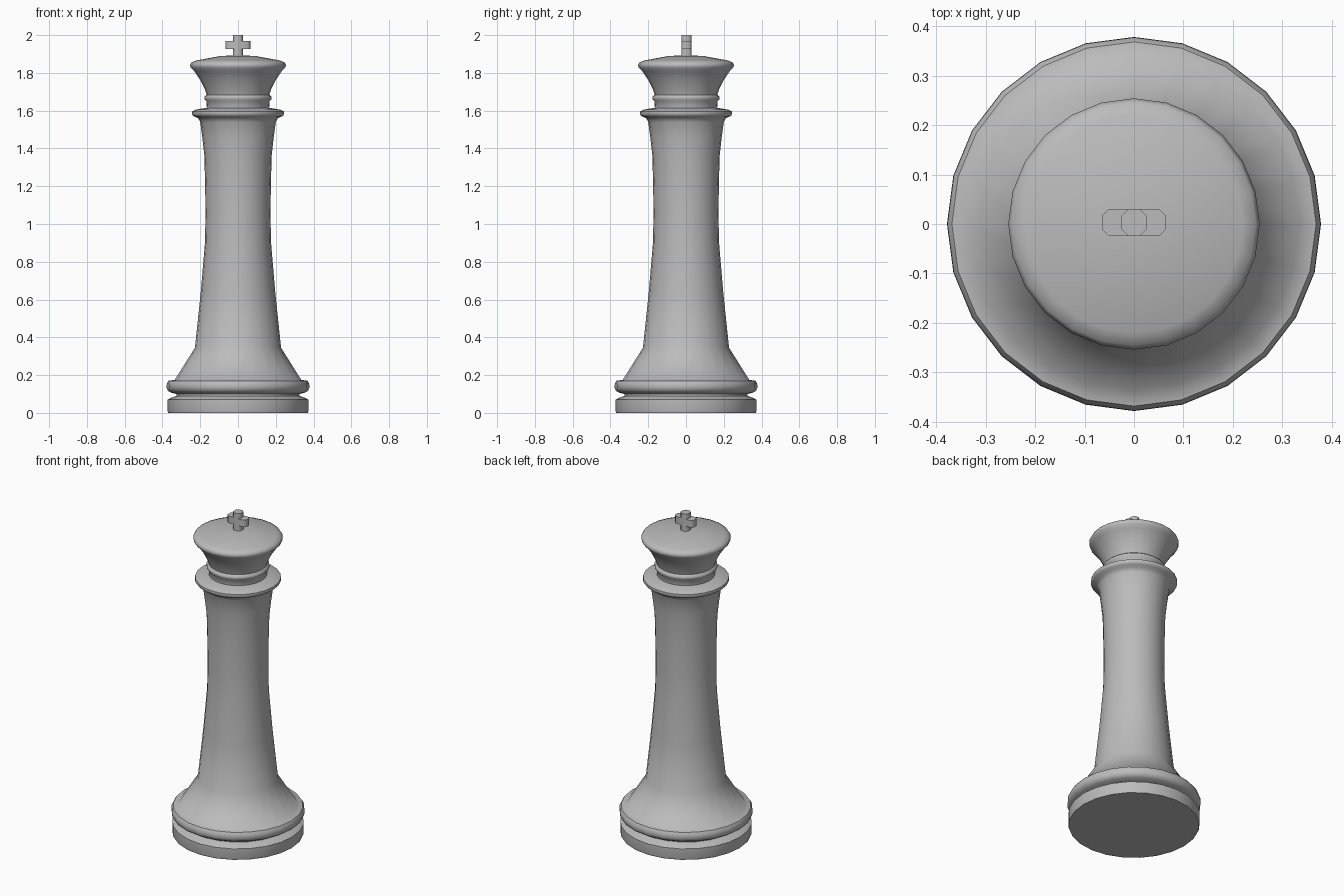
import bpy, bmesh, math

if "Cube" in bpy.data.objects:
    bpy.data.objects.remove(bpy.data.objects["Cube"])

SIDES = 24
mat = bpy.data.materials.new("light_grey")
mat.diffuse_color = (0.5, 0.5, 0.5, 1)
mat.use_nodes = True
mat.node_tree.nodes["Principled BSDF"].inputs["Base Color"].default_value = mat.diffuse_color


def finish(name, bm, angle):
    bmesh.ops.recalc_face_normals(bm, faces=bm.faces)
    me = bpy.data.meshes.new(name)
    bm.to_mesh(me)
    bm.free()
    me.materials.append(mat)
    ob = bpy.data.objects.new(name, me)
    bpy.context.collection.objects.link(ob)
    bpy.ops.object.select_all(action='DESELECT')
    ob.select_set(True)
    bpy.context.view_layer.objects.active = ob
    bpy.ops.object.shade_smooth_by_angle(angle=math.radians(angle))
    return ob


def lathe(name, profile, angle=50):
    """Turn (radius, height) points around z, closing both ends."""
    bm = bmesh.new()
    rings = [[bm.verts.new((r * math.cos(2 * math.pi * i / SIDES),
                            r * math.sin(2 * math.pi * i / SIDES), z))
              for i in range(SIDES)] for r, z in profile]
    for a, b in zip(rings, rings[1:]):
        for i in range(SIDES):
            j = (i + 1) % SIDES
            bm.faces.new((a[i], a[j], b[j], b[i]))
    bm.faces.new(rings[0][::-1])
    bm.faces.new(rings[-1])
    return finish(name, bm, angle)


# Whole turned piece: base, groove, foot ring, column, collar, crown
lathe("turned_body", [
    (0.370, 0.0), (0.373, 0.01), (0.373, 0.07), (0.355, 0.08), (0.325, 0.09), (0.325, 0.10),
    (0.355, 0.107), (0.372, 0.118), (0.378, 0.135), (0.377, 0.155), (0.368, 0.170),
    (0.335, 0.175), (0.228, 0.345), (0.198, 0.63), (0.175, 0.90), (0.172, 1.05),
    (0.174, 1.20), (0.178, 1.36), (0.188, 1.45), (0.200, 1.54), (0.212, 1.562),
    (0.235, 1.57), (0.245, 1.582), (0.243, 1.596), (0.222, 1.606), (0.165, 1.615),
    (0.168, 1.65), (0.178, 1.66), (0.178, 1.674), (0.166, 1.684), (0.176, 1.715), (0.200, 1.762),
    (0.232, 1.81), (0.250, 1.828), (0.254, 1.842), (0.246, 1.856), (0.220, 1.866),
    (0.090, 1.890), (0.02, 1.892)])


def bar(name, half, centre, axis):
    """Box with its four edges along one axis chamfered, as an octagonal bar."""
    bm = bmesh.new()
    bmesh.ops.create_cube(bm, size=1)
    for v in bm.verts:
        v.co = [c + 2 * h * q for c, h, q in zip(centre, half, v.co)]
    edges = [e for e in bm.edges
             if abs((e.verts[0].co - e.verts[1].co).normalized()[axis]) > 0.9]
    bmesh.ops.bevel(bm, geom=edges, offset=0.014, segments=1, affect='EDGES')
    return finish(name, bm, 50)


# Cross on top: upright post and side arms
bar("cross_post", (0.026, 0.027, 0.06), (0, 0.003, 1.94), 2)
bar("cross_arms", (0.065, 0.027, 0.022), (0, 0.003, 1.948), 2)
